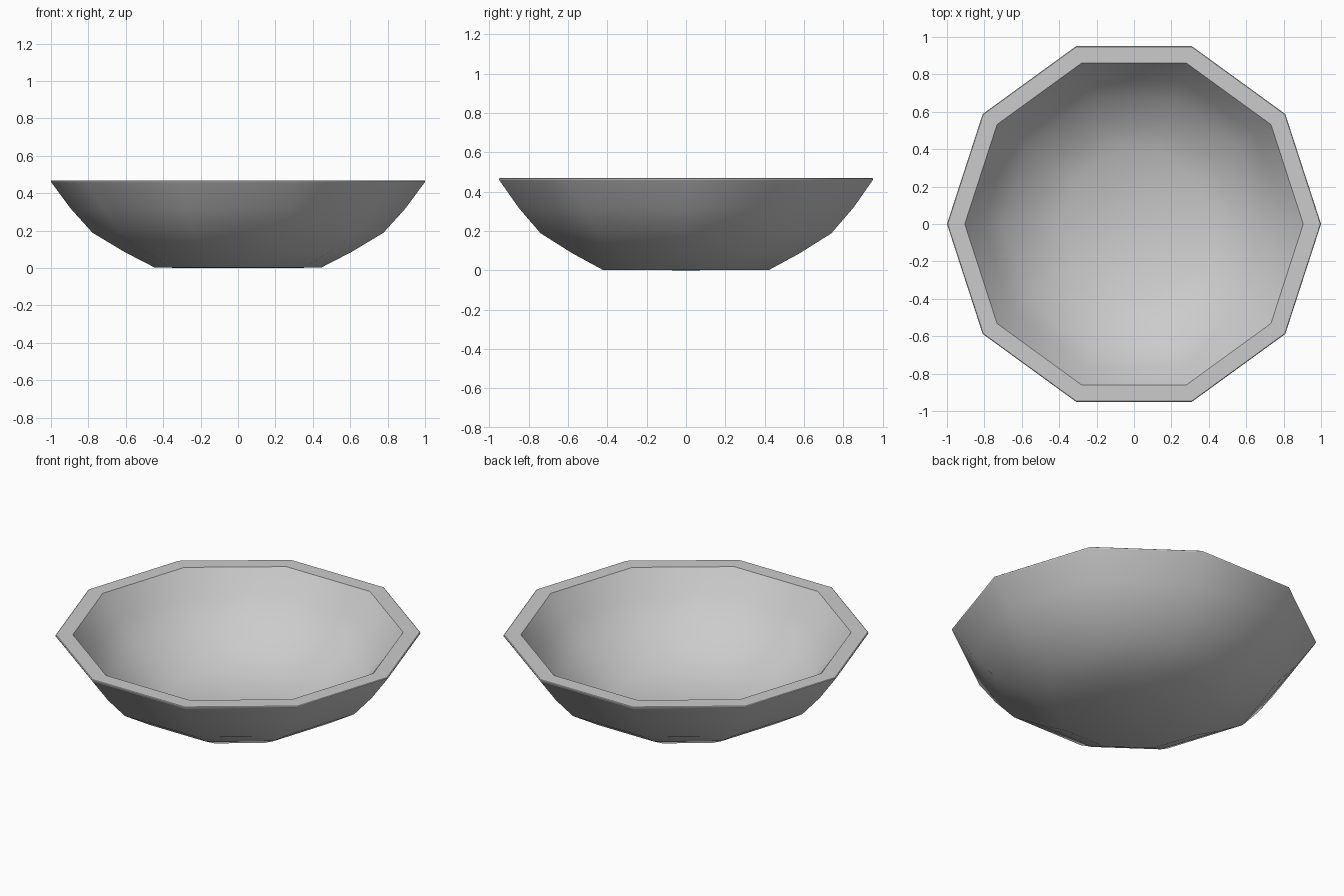
import bpy, bmesh, math

if "Cube" in bpy.data.objects:
    bpy.data.objects.remove(bpy.data.objects["Cube"])

SIDES = 10

# Half profile (radius, height): underside centre, outer wall, lip
outer = [(0.0, 0.0), (0.444, 0.002), (0.605, 0.085), (0.777, 0.188),
         (0.893, 0.316), (0.998, 0.458)]
lip = [(1.0, 0.461), (1.0, 0.466), (0.996, 0.469)]
# The hollow is the outer wall scaled down towards the rim
S, TOP = 0.905, 0.469
inner = [(S, TOP)] + [(r * S, TOP - (TOP - z) * S) for r, z in reversed(outer[:-1])]
profile = outer + lip + inner

# Lathe the profile into a ten-sided bowl
bm = bmesh.new()
rings = []
for r, z in profile:
    if r == 0:
        rings.append([bm.verts.new((0, 0, z))] * SIDES)
    else:
        rings.append([bm.verts.new((r * math.cos(math.tau * i / SIDES),
                                    r * math.sin(math.tau * i / SIDES), z))
                      for i in range(SIDES)])
for a, b in zip(rings, rings[1:]):
    for i in range(SIDES):
        j = (i + 1) % SIDES
        bm.faces.new(list(dict.fromkeys((a[i], a[j], b[j], b[i]))))
bmesh.ops.recalc_face_normals(bm, faces=bm.faces)

mesh = bpy.data.meshes.new("bowl")
bm.to_mesh(mesh)
bm.free()
bowl = bpy.data.objects.new("bowl", mesh)
bpy.context.collection.objects.link(bowl)

# Smooth walls, crisp rim
bpy.context.view_layer.objects.active = bowl
bowl.select_set(True)
bpy.ops.object.shade_smooth_by_angle(angle=math.radians(38))
